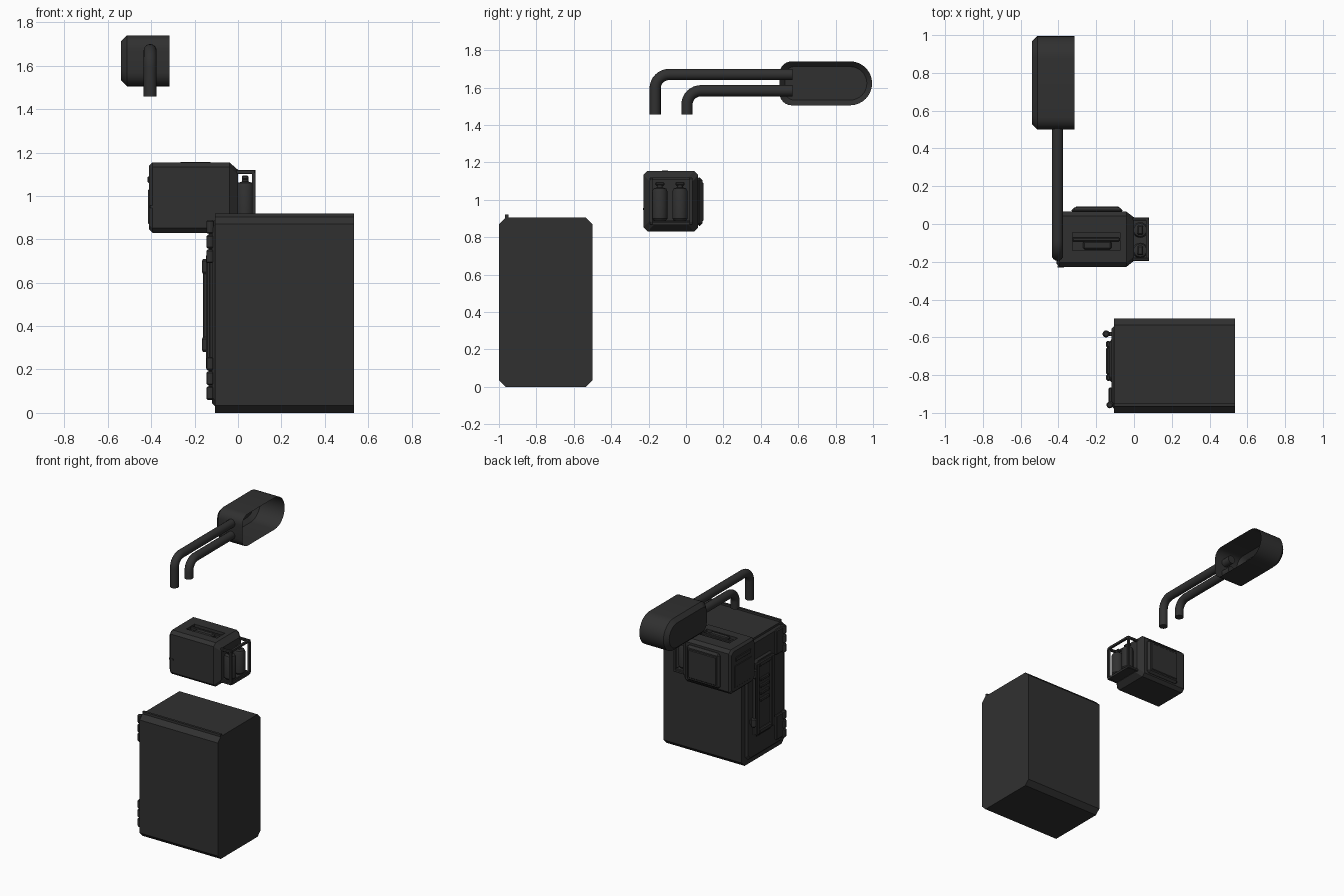
import bpy, bmesh, math
from mathutils import Vector

if "Cube" in bpy.data.objects:
    bpy.data.objects.remove(bpy.data.objects["Cube"])

dark = bpy.data.materials.new("dark_grey")
dark.diffuse_color = (0.03, 0.03, 0.03, 1)
dark.use_nodes = True
dark.node_tree.nodes["Principled BSDF"].inputs["Base Color"].default_value = dark.diffuse_color


def finish(name, bm):
    bmesh.ops.recalc_face_normals(bm, faces=bm.faces)
    me = bpy.data.meshes.new(name)
    bm.to_mesh(me)
    bm.free()
    me.materials.append(dark)
    ob = bpy.data.objects.new(name, me)
    bpy.context.collection.objects.link(ob)
    return ob


def smooth(ob):
    bpy.ops.object.select_all(action='DESELECT')
    ob.select_set(True)
    bpy.context.view_layer.objects.active = ob
    bpy.ops.object.shade_smooth_by_angle()


def skin(name, rings, cap_start=True, cap_end=True):
    bm = bmesh.new()
    vs = [[bm.verts.new(p) for p in r] for r in rings]
    n = len(vs[0])
    for a, b in zip(vs, vs[1:]):
        for i in range(n):
            j = (i + 1) % n
            bm.faces.new((a[i], a[j], b[j], b[i]))
    if cap_start:
        bm.faces.new(vs[0])
    if cap_end:
        bm.faces.new(vs[-1])
    return finish(name, bm)


def octagon(x, y0, y1, z0, z1, c):
    """Rectangle with cut corners, standing at one x position."""
    return [(x, y, z) for y, z in (
        (y0 + c, z0), (y1 - c, z0), (y1, z0 + c), (y1, z1 - c),
        (y1 - c, z1), (y0 + c, z1), (y0, z1 - c), (y0, z0 + c))]


def box(name, x0, x1, y0, y1, z0, z1, bevel=0.0):
    bm = bmesh.new()
    bmesh.ops.create_cube(bm, size=1)
    for v in bm.verts:
        v.co = Vector(((x0 + x1) / 2 + v.co.x * (x1 - x0),
                       (y0 + y1) / 2 + v.co.y * (y1 - y0),
                       (z0 + z1) / 2 + v.co.z * (z1 - z0)))
    if bevel:
        bmesh.ops.bevel(bm, geom=bm.edges[:], offset=bevel, segments=1, affect='EDGES')
    return finish(name, bm)


def lathe(name, x, y, profile, n=20):
    """Upright round part from (radius, z) points."""
    ob = skin(name, [[(x + r * math.cos(2 * math.pi * i / n),
                       y + r * math.sin(2 * math.pi * i / n), z)
                      for i in range(n)] for r, z in profile])
    smooth(ob)


def arc(cy, cz, r, a0, a1, n=8):
    return [(cy + r * math.cos(math.radians(a0 + (a1 - a0) * i / n)),
             cz + r * math.sin(math.radians(a0 + (a1 - a0) * i / n))) for i in range(n + 1)]


# --- Large cabinet with rain strip ---
skin("cabinet", [octagon(x, -1, -0.5, 0, 0.905, 0.035) for x in (-0.105, 0.535)])
box("rain_strip", -0.105, 0.535, -0.967, -0.95, 0.895, 0.92)

# --- Cabinet door on the left end: slab, raised frame, louvers ---
skin("cabinet_door", [octagon(-0.12, -0.965, -0.555, 0.045, 0.875, 0.03),
                      octagon(-0.105, -0.98, -0.54, 0.03, 0.89, 0.03)])
skin("door_panel", [octagon(-0.132, -0.825, -0.625, 0.19, 0.74, 0.025),
                    octagon(-0.118, -0.84, -0.61, 0.175, 0.755, 0.025)])
for y0, y1, z0, z1 in ((-0.83, -0.795, 0.2, 0.73), (-0.655, -0.62, 0.2, 0.73),
                       (-0.797, -0.653, 0.2, 0.235), (-0.797, -0.653, 0.695, 0.73)):
    box("door_panel_rim", -0.147, -0.125, y0, y1, z0, z1, 0.006)
for i in range(4):
    box("door_louver", -0.143, -0.125, -0.775, -0.675, 0.43 + i * 0.05, 0.455 + i * 0.05, 0.005)

# --- Door handle ---
lathe("door_handle_bar", -0.15, -0.582, [(0.012, 0.3), (0.012, 0.69)], 12)
for z0 in (0.28, 0.64):
    lathe("door_handle_grip", -0.148, -0.582,
          [(0.012, z0), (0.019, z0 + 0.01), (0.019, z0 + 0.06), (0.012, z0 + 0.07)], 12)
    box("door_handle_mount", -0.15, -0.112, -0.592, -0.572, z0 + 0.02, z0 + 0.05)

# --- Hinges near the front edge ---
for base in (0.06, 0.69):
    box("hinge_leaf", -0.135, -0.112, -0.95, -0.865, base + 0.01, base + 0.19, 0.006)
    for k in range(3):
        z0 = base + k * 0.068
        lathe("hinge_barrel", -0.128, -0.958,
              [(0.012, z0), (0.018, z0 + 0.006), (0.018, z0 + 0.056), (0.012, z0 + 0.062)], 12)

# --- Small unit body, tapered toward the tanks ---
body = skin("unit_body", [octagon(-0.41, -0.212, 0.052, 0.845, 1.14, 0.02),
                          octagon(-0.395, -0.227, 0.065, 0.83, 1.155, 0.022),
                          octagon(-0.04, -0.227, 0.065, 0.83, 1.155, 0.022),
                          octagon(0.0, -0.195, 0.035, 0.865, 1.12, 0.022)])
slot = box("handle_slot_cutter", -0.325, -0.075, -0.14, -0.045, 1.133, 1.2)
slot.hide_render = True
slot.display_type = 'WIRE'
cut = body.modifiers.new("slot", 'BOOLEAN')
cut.operation = 'DIFFERENCE'
cut.solver = 'EXACT'
cut.object = slot
bpy.context.view_layer.objects.active = body
bpy.ops.object.modifier_apply(modifier="slot")
bpy.data.objects.remove(slot)
box("top_grip", -0.27, -0.12, -0.135, -0.09, 1.13, 1.157, 0.008)
box("top_grip_rail", -0.325, -0.075, -0.092, -0.072, 1.13, 1.154, 0.004)

# --- Unit rear cover and end fittings ---
box("rear_cover", -0.33, -0.06, 0.055, 0.088, 0.86, 1.12, 0.015)
box("rear_cover_panel", -0.31, -0.08, 0.08, 0.093, 0.885, 1.095, 0.005)
box("end_strip", -0.416, -0.405, -0.17, 0.01, 1.06, 1.09, 0.003)
box("end_plate", -0.414, -0.405, -0.18, 0.02, 0.87, 1.03, 0.003)
box("front_latch", -0.405, -0.37, -0.23, -0.22, 0.945, 0.955)

# --- Guard frame: corner arms and outer ring ---
for y0, y1, dy in ((-0.195, -0.178, 1), (0.018, 0.035, -1)):
    for z0, z1 in ((0.865, 0.885), (1.1, 1.12)):
        box("guard_arm", -0.01, 0.08, y0, y1, z0, z1, 0.004)
    box("guard_post", 0.064, 0.08, y0, y1, 0.88, 1.105)
for z0, z1 in ((0.865, 0.88), (1.105, 1.12)):
    box("guard_rail", 0.064, 0.08, -0.18, 0.02, z0, z1)
box("guard_base", -0.005, 0.07, -0.185, 0.025, 0.868, 0.888, 0.004)

# --- Twin tanks with valves ---
for y in (-0.14, -0.032):
    lathe("tank", 0.033, y, [(0.03, 0.885), (0.041, 0.9), (0.041, 1.045), (0.034, 1.06),
                             (0.015, 1.066), (0.015, 1.08)])
    box("tank_valve", 0.018, 0.048, y - 0.025, y + 0.025, 1.075, 1.095, 0.006)

# --- Hood: thin rounded shell, open toward +x ---
def hood_ring(x, d):
    y0, y1, z0, z1 = 0.5 + d, 0.995 - d, 1.505 + d, 1.74 - d
    r, q = (z1 - z0) / 2, 0.065 - d * 0.5
    pts = (arc(y1 - r, z0 + r, r, -90, 90, 16) + arc(y0 + q, z1 - q, q, 90, 180, 6)
           + arc(y0 + q, z0 + q, q, 180, 270, 6))
    clean = [p for i, p in enumerate(pts)
             if (Vector(p) - Vector(pts[i - 1])).length > 1e-5]
    return [(x, y, z) for y, z in clean]


hood = skin("hood", [hood_ring(-0.54, 0.028), hood_ring(-0.512, 0), hood_ring(-0.315, 0)],
            cap_end=False)
smooth(hood)

# --- Two bent pipes entering the hood ---
for y, top in ((-0.165, 1.67), (0.005, 1.583)):
    bend = 0.075
    path = [(y, 1.457)] + arc(y + bend, top - bend, bend, 180, 90) + [(0.57, top)]
    n, radius, rings = 16, 0.03, []
    for i, p in enumerate(path):
        a, b = path[max(i - 1, 0)], path[min(i + 1, len(path) - 1)]
        if i == 0 or i == 1:
            t = Vector((0, 1))
        elif i >= len(path) - 2:
            t = Vector((1, 0))
        else:
            t = Vector((b[0] - a[0], b[1] - a[1])).normalized()
            ang = math.radians(90 - 90 * (i - 1) / 8)
            t = Vector((math.cos(ang), math.sin(ang)))
        rings.append([(-0.405 + radius * math.cos(2 * math.pi * k / n),
                       p[0] - t.y * radius * math.sin(2 * math.pi * k / n),
                       p[1] + t.x * radius * math.sin(2 * math.pi * k / n)) for k in range(n)])
    smooth(skin("bent_pipe", rings))
